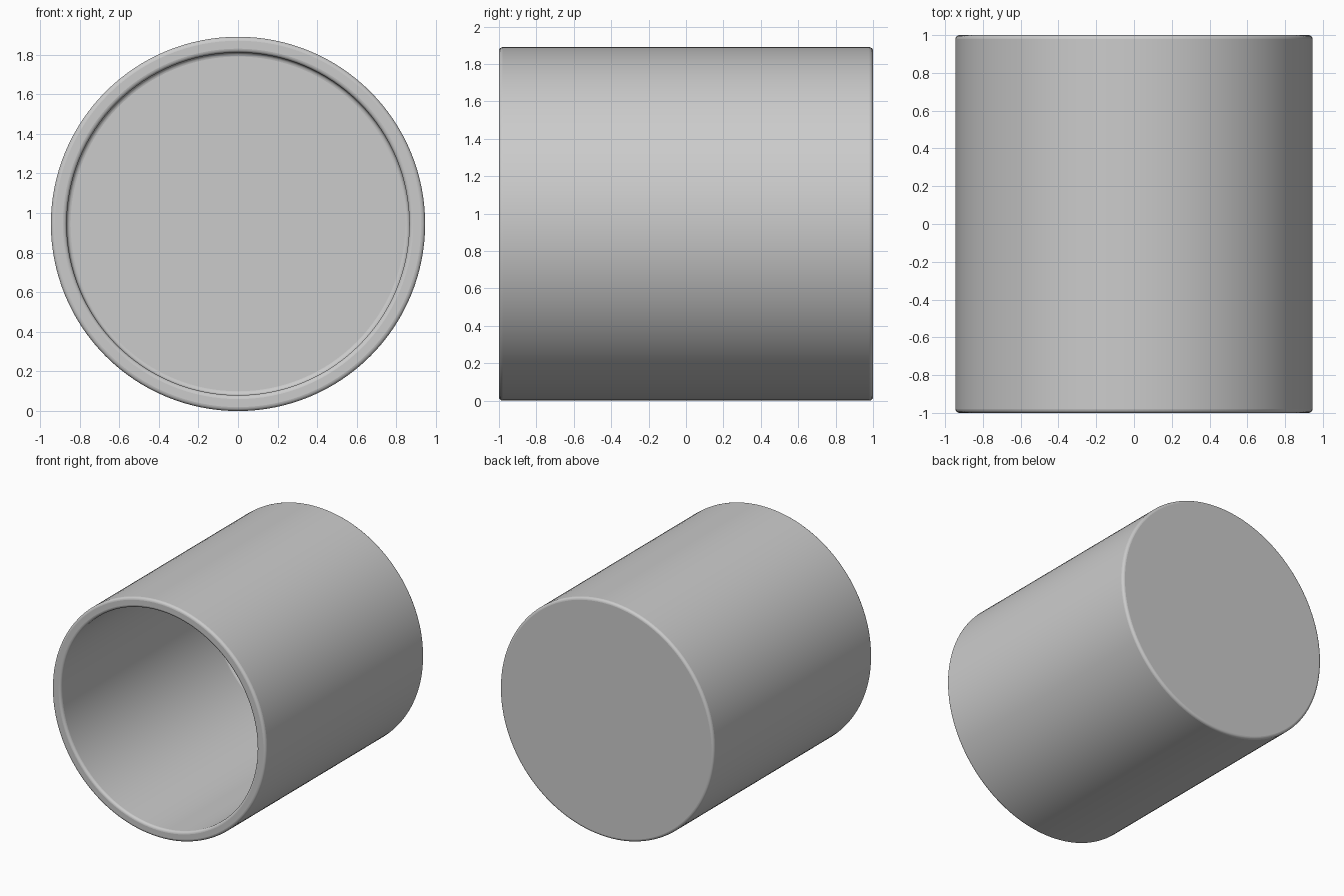
import bpy, bmesh, math
from mathutils import Matrix

if "Cube" in bpy.data.objects:
    bpy.data.objects.remove(bpy.data.objects["Cube"])

R_OUT, R_IN = 0.945, 0.865   # outer and inner radius
FLOOR = 0.08                 # thickness of the closed end
SIDES = 128

# Cup wall: solid cylinder along y, open end at the front
bm = bmesh.new()
bmesh.ops.create_cone(bm, cap_ends=True, segments=SIDES, radius1=R_OUT,
                      radius2=R_OUT, depth=2,
                      matrix=Matrix.Translation((0, 0, R_OUT)) @
                      Matrix.Rotation(math.radians(90), 4, 'X'))

# Hollow: inset the front cap and push it back to the floor
bm.faces.ensure_lookup_table()
front = min(bm.faces, key=lambda f: f.calc_center_median().y)
bmesh.ops.inset_region(bm, faces=[front], thickness=R_OUT - R_IN)
floor = bmesh.ops.extrude_discrete_faces(bm, faces=[front])["faces"][0]
bmesh.ops.translate(bm, verts=floor.verts, vec=(0, 2 - FLOOR, 0))
bmesh.ops.recalc_face_normals(bm, faces=bm.faces)

mesh = bpy.data.meshes.new("cup")
bm.to_mesh(mesh)
bm.free()
cup = bpy.data.objects.new("cup", mesh)
bpy.context.collection.objects.link(cup)

# Rounded rims and corners
bevel = cup.modifiers.new("rounded_edges", 'BEVEL')
bevel.width = 0.02
bevel.segments = 4
bevel.limit_method = 'ANGLE'
bevel.angle_limit = math.radians(40)

bpy.context.view_layer.objects.active = cup
cup.select_set(True)
bpy.ops.object.shade_smooth_by_angle(angle=math.radians(35))
